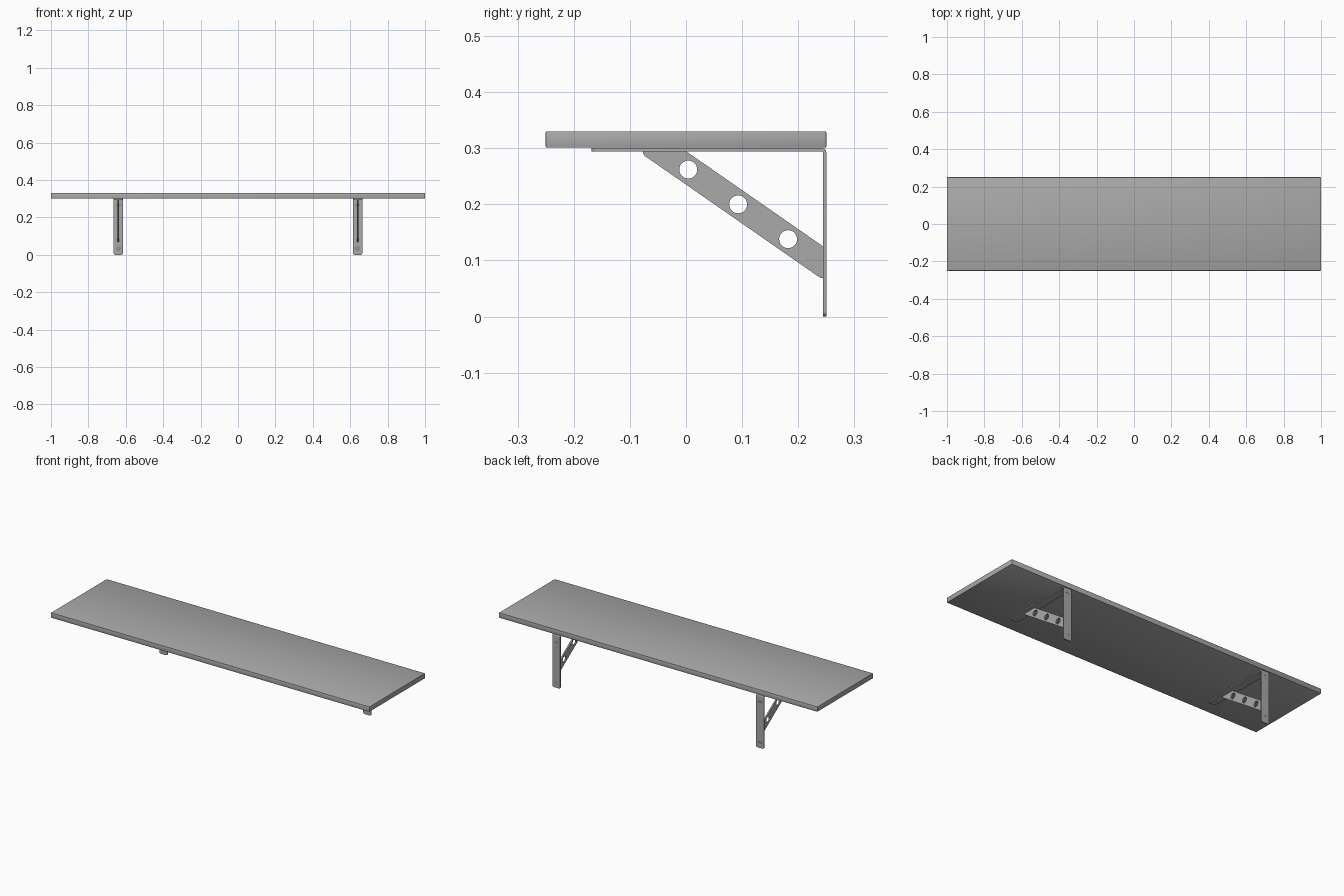
import bpy, bmesh, math
from mathutils import Vector, Matrix

if "Cube" in bpy.data.objects:
    bpy.data.objects.remove(bpy.data.objects["Cube"])

X = 0.64          # bracket centre
W = 0.025         # half width of the flat bar
T = 0.006         # bar thickness

grey = bpy.data.materials.new("mid grey")
grey.diffuse_color = (0.4, 0.4, 0.4, 1)
grey.use_nodes = True
grey.node_tree.nodes["Principled BSDF"].inputs["Base Color"].default_value = grey.diffuse_color


def add(name, bm, smooth=True):
    bmesh.ops.recalc_face_normals(bm, faces=bm.faces)
    me = bpy.data.meshes.new(name)
    bm.to_mesh(me)
    bm.free()
    me.materials.append(grey)
    ob = bpy.data.objects.new(name, me)
    bpy.context.collection.objects.link(ob)
    if smooth:
        bpy.ops.object.select_all(action='DESELECT')
        ob.select_set(True)
        bpy.context.view_layer.objects.active = ob
        bpy.ops.object.shade_smooth_by_angle(angle=math.radians(35))
    return ob


def extrude_x(profile, x0, x1):
    """Prism from a (y, z) outline, running from x0 to x1."""
    bm = bmesh.new()
    f = bm.faces.new([bm.verts.new((x0, y, z)) for y, z in profile])
    r = bmesh.ops.extrude_face_region(bm, geom=[f])
    bmesh.ops.translate(bm, vec=(x1 - x0, 0, 0),
                        verts=[v for v in r['geom'] if isinstance(v, bmesh.types.BMVert)])
    return bm


def cylinder(bm, centre, axis, radius, depth, seg=24):
    rot = Vector((0, 0, 1)).rotation_difference(Vector(axis)).to_matrix().to_4x4()
    bmesh.ops.create_cone(bm, cap_ends=True, segments=seg, radius1=radius, radius2=radius,
                          depth=depth, matrix=Matrix.Translation(centre) @ rot)


def cut(ob, bm):
    """Subtract bm from ob and bake the result."""
    cutter = add("cutter", bm, False)
    cutter.hide_render = True
    mod = ob.modifiers.new("cut", 'BOOLEAN')
    mod.object, mod.operation, mod.solver = cutter, 'DIFFERENCE', 'EXACT'
    bpy.context.view_layer.objects.active = ob
    bpy.ops.object.modifier_apply(modifier=mod.name)
    bpy.data.objects.remove(cutter)


def mirror(ob):
    ob.modifiers.new("other side", 'MIRROR').use_clip = False


# Shelf board
bm = bmesh.new()
bmesh.ops.create_cube(bm, size=1, matrix=Matrix.Translation((0, 0, 0.3155)) @
                      Matrix.Diagonal((2, 0.5, 0.029, 1)))
bmesh.ops.bevel(bm, geom=bm.edges[:], offset=0.002, segments=2, profile=0.5, affect='EDGES')
add("shelf_board", bm)

# Bent flat bar with a rounded outer corner and rounded ends
R = 0.007
arc = [(0.25 - R + R * math.cos(a), 0.3 - R + R * math.sin(a))
       for a in [math.pi / 2 * i / 6 for i in range(7)]]
bm = extrude_x([(0.25 - T, 0), (0.25, 0)] + arc +
               [(-0.168, 0.3), (-0.168, 0.3 - T), (0.25 - T, 0.3 - T)], X - W, X + W)


def end_corner(e):
    a, b = (v.co for v in e.verts)
    if abs(a.x - b.x) > 1e-5:
        return False
    return max(a.z, b.z) < 1e-5 or max(a.y, b.y) < -0.1679


bmesh.ops.bevel(bm, geom=[e for e in bm.edges if end_corner(e)], offset=0.01,
                segments=6, profile=0.5, affect='EDGES')
bar = add("bracket_bar", bm)

# Screw positions: centre and outward axis of each exposed head
screws = [(Vector((X, 0.25 - T / 2, z)), Vector((0, -1, 0))) for z in (0.035, 0.265)]
screws += [(Vector((X, y, 0.3 - T / 2)), Vector((0, 0, -1))) for y in (-0.133, 0.215)]
bm = bmesh.new()
for c, n in screws:
    cylinder(bm, c, n, 0.0085, 0.03)
cut(bar, bm)
mirror(bar)

# Flush screws with cross slots
bm = bmesh.new()
slots = [bmesh.new(), bmesh.new()]
for c, n in screws:
    cylinder(bm, c - n * 0.0002, n, 0.008, T - 0.001)
    rot = Vector((0, 0, 1)).rotation_difference(n).to_matrix().to_4x4()
    for sl, ang in zip(slots, (45, 135)):
        bmesh.ops.create_cube(sl, size=1, matrix=Matrix.Translation(c + n * 0.003) @ rot @
                              Matrix.Rotation(math.radians(ang), 4, 'Z') @
                              Matrix.Diagonal((0.011, 0.002, 0.004, 1)))
heads = add("screws", bm)
for sl in slots:
    cut(heads, sl)
mirror(heads)

# Diagonal brace plate with three round holes
outline = [(-0.077, 0.295), (0.0, 0.295), (0.004, 0.292), (0.2445, 0.125),
           (0.2445, 0.069), (0.240, 0.069), (0.235, 0.072), (-0.073, 0.286), (-0.0765, 0.290)]
brace = add("diagonal_brace", extrude_x(outline, X - 0.004, X + 0.004))
bm = bmesh.new()
for y, z in ((0.004, 0.262), (0.093, 0.2), (0.182, 0.138)):
    cylinder(bm, (X, y, z), (1, 0, 0), 0.016, 0.05, 32)
cut(brace, bm)
mirror(brace)
